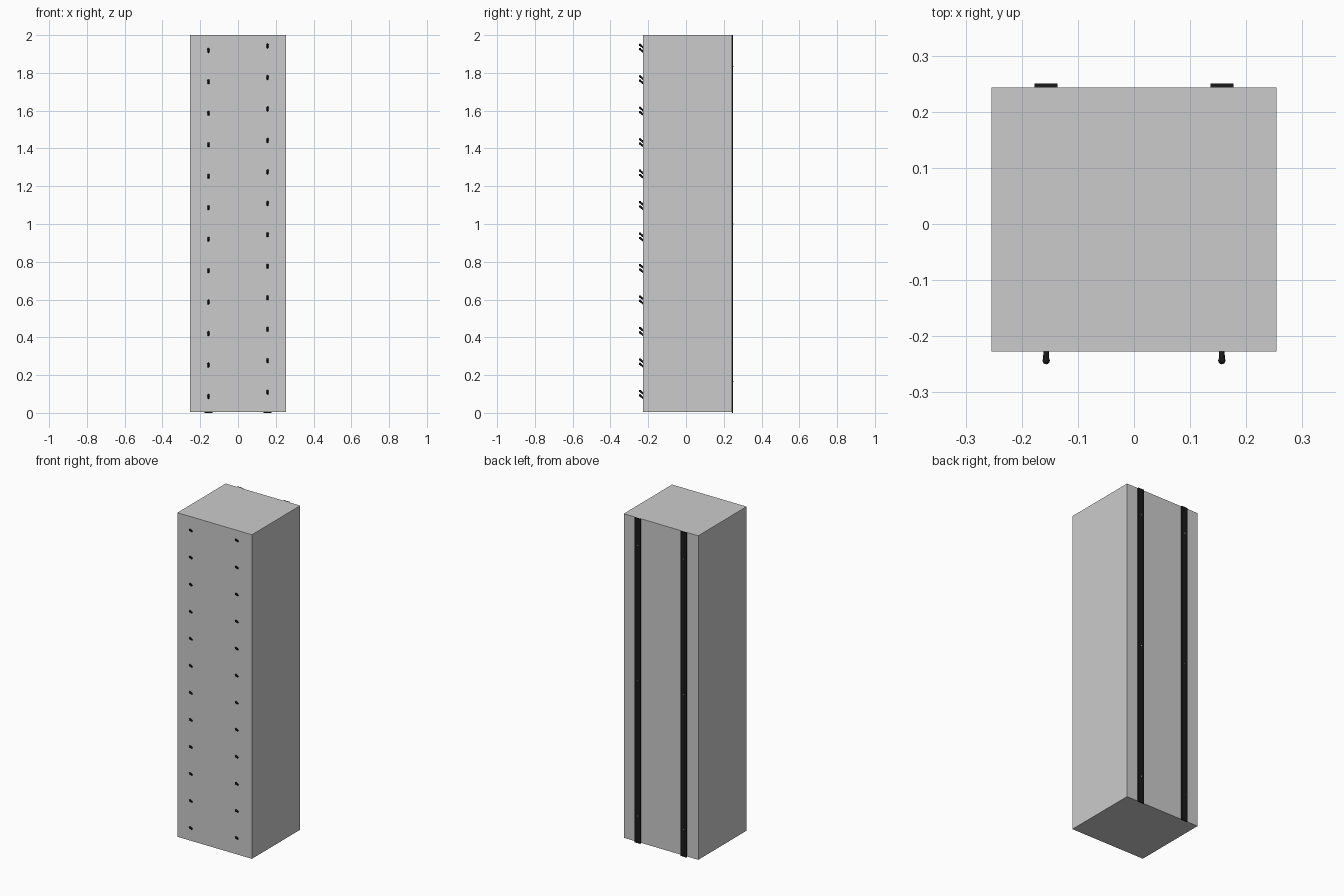
import bpy, bmesh, math
from mathutils import Matrix, Vector

if "Cube" in bpy.data.objects:
    bpy.data.objects.remove(bpy.data.objects["Cube"])

black = bpy.data.materials.new("black")
black.diffuse_color = (0.01, 0.01, 0.01, 1)
black.use_nodes = True
black.node_tree.nodes["Principled BSDF"].inputs["Base Color"].default_value = black.diffuse_color


def finish(bm, name, mat=None):
    mesh = bpy.data.meshes.new(name)
    bm.to_mesh(mesh)
    bm.free()
    ob = bpy.data.objects.new(name, mesh)
    bpy.context.collection.objects.link(ob)
    if mat:
        mesh.materials.append(mat)
    return ob


def box(name, lo, hi, mat=None):
    lo, hi = Vector(lo), Vector(hi)
    bm = bmesh.new()
    bmesh.ops.create_cube(bm, size=1, matrix=Matrix.Translation((lo + hi) / 2)
                          @ Matrix.Diagonal((*(hi - lo), 1)))
    return finish(bm, name, mat)


# Main column
box("column", (-0.254, -0.227, 0.004), (0.254, 0.243, 2))

for side, label in ((-1, "left"), (1, "right")):
    # Mounting strip on the back
    x = side * 0.1565
    box(label + "_back_strip", (x - 0.0205, 0.243, 0), (x + 0.0205, 0.25, 2), black)

    # Small screw heads along the strip
    bm = bmesh.new()
    for z in (0.167, 1.0, 1.833):
        bmesh.ops.create_cone(bm, cap_ends=True, segments=12, radius1=0.003, radius2=0.003,
                              depth=0.001, matrix=Matrix.Translation((x, 0.25, z))
                              @ Matrix.Rotation(math.pi / 2, 4, 'X'))
    finish(bm, label + "_strip_screws")

    # Upward-tilted pegs with rounded tips, staggered between the two rows
    bm = bmesh.new()
    tilt = Matrix.Rotation(math.radians(50), 4, 'X')
    for i in range(12):
        z = (0.087 if side < 0 else 0.11) + i * 0.1666
        tip = Matrix.Translation((x, -0.2435, z + 0.006)) @ tilt
        bmesh.ops.create_uvsphere(bm, u_segments=16, v_segments=10, radius=0.0065, matrix=tip)
        bmesh.ops.create_cone(bm, cap_ends=True, segments=16, radius1=0.005, radius2=0.0055,
                              depth=0.024, matrix=tip @ Matrix.Translation((0, 0, -0.012)))
    pegs = finish(bm, label + "_pegs", black)
    bpy.ops.object.select_all(action='DESELECT')
    pegs.select_set(True)
    bpy.context.view_layer.objects.active = pegs
    bpy.ops.object.shade_smooth_by_angle()
